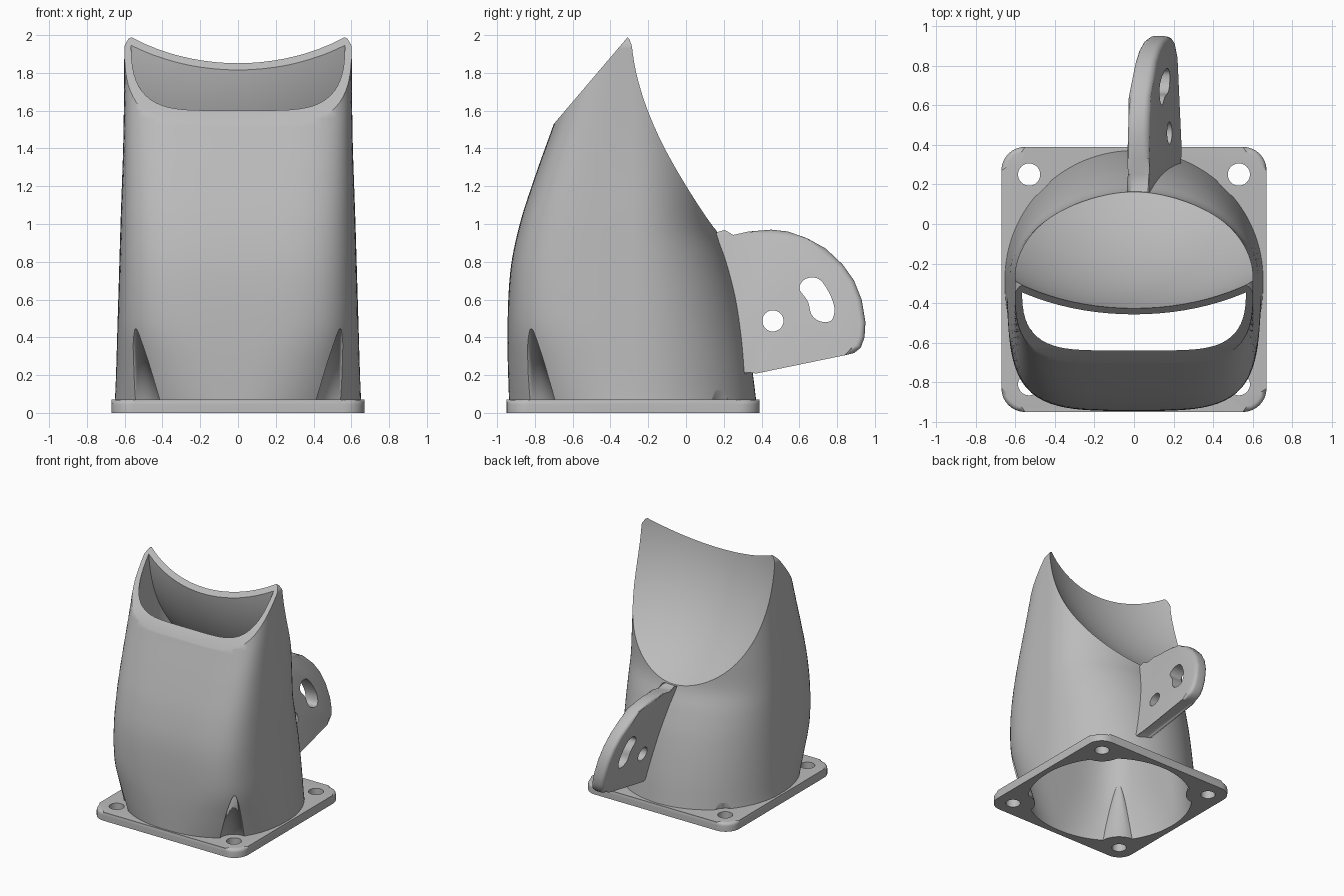
import bpy, bmesh, math
from mathutils import Matrix

cube = bpy.data.objects.get("Cube")
if cube:
    bpy.data.objects.remove(cube, do_unlink=True)

grey = bpy.data.materials.new("grey_plastic")
grey.use_nodes = True
COLOUR = (0.5, 0.5, 0.5, 1)
grey.diffuse_color = COLOUR
grey.node_tree.nodes["Principled BSDF"].inputs["Base Color"].default_value = COLOUR

WALL = 0.036
CY = -0.28          # centre of the duct and flange in y
BOLT = 0.53         # bolt offset from that centre
CORNERS = [(sx * BOLT, CY + sy * BOLT) for sx in (-1, 1) for sy in (-1, 1)]


def finish(name, bm):
    bmesh.ops.recalc_face_normals(bm, faces=bm.faces)
    mesh = bpy.data.meshes.new(name)
    bm.to_mesh(mesh)
    bm.free()
    mesh.materials.append(grey)
    ob = bpy.data.objects.new(name, mesh)
    bpy.context.collection.objects.link(ob)
    return ob


def activate(ob):
    bpy.ops.object.select_all(action='DESELECT')
    ob.select_set(True)
    bpy.context.view_layer.objects.active = ob


def cut(ob, *cutters):
    for c in cutters:
        mod = ob.modifiers.new("cut", 'BOOLEAN')
        mod.operation, mod.solver, mod.object = 'DIFFERENCE', 'EXACT', c
        activate(ob)
        bpy.ops.object.modifier_apply(modifier=mod.name)


def curve(keys, z):
    """Smooth value at height z through (z, value) keys."""
    i = 0
    while i < len(keys) - 2 and z > keys[i + 1][0]:
        i += 1

    def slope(k):
        a, b = keys[max(k - 1, 0)], keys[min(k + 1, len(keys) - 1)]
        return (b[1] - a[1]) / (b[0] - a[0])
    (z0, v0), (z1, v1) = keys[i], keys[i + 1]
    h = z1 - z0
    t = min(max((z - z0) / h, 0), 1)
    return (v0 * (1 + 2 * t) * (1 - t) ** 2 + v1 * t * t * (3 - 2 * t)
            + h * t * (1 - t) * (slope(i) * (1 - t) - slope(i + 1) * t))


# Duct outline by height: half width, front and back depth, front squareness
WIDTH = [(0, .66), (.1, .65), (.5, .637), (1, .622), (1.5, .606), (2.3, .6)]
FRONT = [(0, .655), (.4, .665), (.75, .65), (1, .6), (1.25, .52), (1.53, .42), (2.3, .15)]
BACK = [(0, .66), (.3, .62), (.6, .56), (.8, .5), (.97, .44), (1.2, .43), (2.3, .4)]
SQUARE = [(0, 2.1), (.25, 2.9), (.5, 3.9), (1, 4.5), (1.5, 5), (2.3, 5)]


def loft(name, inset, bottom, top=2.3, rows=56, sides=128):
    bm = bmesh.new()
    rings = []
    for r in range(rows + 1):
        z = bottom + (top - bottom) * r / rows
        w, f, b = (curve(k, z) - inset for k in (WIDTH, FRONT, BACK))
        n_front = curve(SQUARE, z)
        ring = []
        for s in range(sides):
            a = math.tau * s / sides
            c, d = math.cos(a), math.sin(a)
            n, depth = (2, b) if d >= 0 else (n_front, f)
            rad = (abs(c / w) ** n + abs(d / depth) ** n) ** (-1 / n)
            ring.append(bm.verts.new((rad * c, CY + rad * d, z)))
        rings.append(ring)
    for lo, hi in zip(rings, rings[1:]):
        for s in range(sides):
            t = (s + 1) % sides
            bm.faces.new((lo[s], lo[t], hi[t], hi[s]))
    bm.faces.new(rings[0])
    bm.faces.new(rings[-1])
    return finish(name, bm)


def prism(name, points, lo, hi, axis='x', bevel=0, lean=0):
    """Extrude a closed outline along x, y or z, optionally rounding its rims."""
    place = {'x': lambda p, h: (h, p[0], p[1]),
             'y': lambda p, h: (p[0], h, p[1]),
             'z': lambda p, h: (p[0], p[1], h)}[axis]
    bm = bmesh.new()
    ends = [[bm.verts.new(place(p, h)) for p in points] for h in (lo, hi)]
    caps = [bm.faces.new(e) for e in ends]
    for i in range(len(points)):
        j = (i + 1) % len(points)
        bm.faces.new((ends[0][i], ends[0][j], ends[1][j], ends[1][i]))
    if bevel:
        rims = caps if axis == 'x' else caps[1:]
        edges = [e for f in rims for e in f.edges]
        bmesh.ops.bevel(bm, geom=edges, offset=bevel, segments=4, profile=0.5, affect='EDGES')
    for v in bm.verts:
        v.co.x -= lean * (v.co.z - 0.6)
    return finish(name, bm)


def circle(x, y, r, n=32):
    return [(x + r * math.cos(math.tau * i / n), y + r * math.sin(math.tau * i / n))
            for i in range(n)]


def smooth_loop(points, steps=5):
    """Closed smooth curve through the points."""
    out, n = [], len(points)
    for i in range(n):
        p = [points[(i + k) % n] for k in (-1, 0, 1, 2)]
        for s in range(steps):
            t = s / steps
            out.append(tuple(0.5 * (2 * b + (c - a) * t + (2 * a - 5 * b + 4 * c - d) * t * t
                                    + (3 * b - a - 3 * c + d) * t ** 3) for a, b, c, d in zip(*p)))
    return out


def ball(name, radius):
    bm = bmesh.new()
    bmesh.ops.create_uvsphere(bm, u_segments=128, v_segments=80, radius=radius,
                              matrix=Matrix.Translation((0, 0.838, 2.05)))
    return finish(name, bm)


def relief(x, y, apex):
    """Pointed clearance above one bolt."""
    bm = bmesh.new()
    low, slope = -0.15, 0.27
    bmesh.ops.create_cone(bm, cap_ends=True, segments=40, radius1=slope * (apex - low), radius2=0,
                          depth=apex - low, matrix=Matrix.Translation((x, y, (apex + low) / 2)))
    return finish("bolt_relief", bm)


# Hollow duct: outer skin, inner void, rear scoop and slanted mouth
shell = loft("duct_shell", 0, 0)
void = loft("void_cutter", WALL, -0.1)
scoop, inner_scoop = ball("scoop", 1.28), ball("inner_scoop", 1.28 + WALL)
reliefs = [relief(x, y, 0.5) for x, y in CORNERS]
inner_reliefs = [relief(x, y, 0.63) for x, y in CORNERS]
mouth = prism("mouth_cutter", [(-1.2, .942), (.6, 3.057), (-1.2, 3.1)], -1, 1)
tips = [prism("tip_cutter", [(s * x, z) for x, z in
              ((.612, 1.9), (.598, 1.95), (.58, 1.98), (.55, 1.997), (.5, 2.1), (.8, 2.1), (.8, 1.9))],
              -1, 0.5, 'y') for s in (-1, 1)]
cut(void, inner_scoop, *inner_reliefs)
cut(shell, scoop, *reliefs, void, mouth, *tips)

# Mounting flange with rounded corners and four bolt holes
outline = []
for k, (sx, sy) in enumerate(((1, 1), (-1, 1), (-1, -1), (1, -1))):
    for i in range(9):
        a = math.pi / 2 * (k + i / 8)
        outline.append((sx * .55 + .12 * math.cos(a), CY + sy * .55 + .12 * math.sin(a)))
flange = prism("mounting_flange", outline, 0, 0.07, 'z', bevel=0.025)
holes = [prism("bolt_cutter", circle(x, y, 0.056), -0.1, 0.2, 'z') for x, y in CORNERS]
cut(flange, void, *holes)

# Leaning bracket arm with a round hole and a curved slot
arm_outline = [(.1, .97), (.16, .955), (.2, .938), (.25, .942), (.33, .96), (.45, .97), (.54, .96),
               (.64, .925), (.74, .87), (.83, .785), (.89, .7), (.93, .6), (.95, .48),
               (.945, .4), (.925, .345), (.89, .317), (.84, .305), (.36, .237), (.31, .2), (.1, .2)]
arm = prism("bracket_arm", arm_outline, 0.045, 0.155, bevel=0.03, lean=0.22)
pin = prism("pin_cutter", circle(.46, .487, .056), -0.4, 0.6)
slot_points = [(.6, .66), (.635, .71), (.7, .71), (.75, .65), (.785, .56), (.77, .49),
               (.71, .485), (.665, .52), (.645, .59)]
slot = prism("slot_cutter", smooth_loop(slot_points), -0.4, 0.6)
cut(arm, void, pin, slot)

# Remove the cutters and shade the parts
for ob in (void, scoop, inner_scoop, mouth, pin, slot, *tips, *holes, *reliefs, *inner_reliefs):
    bpy.data.objects.remove(ob, do_unlink=True)
for ob in (shell, flange, arm):
    activate(ob)
    bpy.ops.object.shade_smooth_by_angle(angle=math.radians(32))
